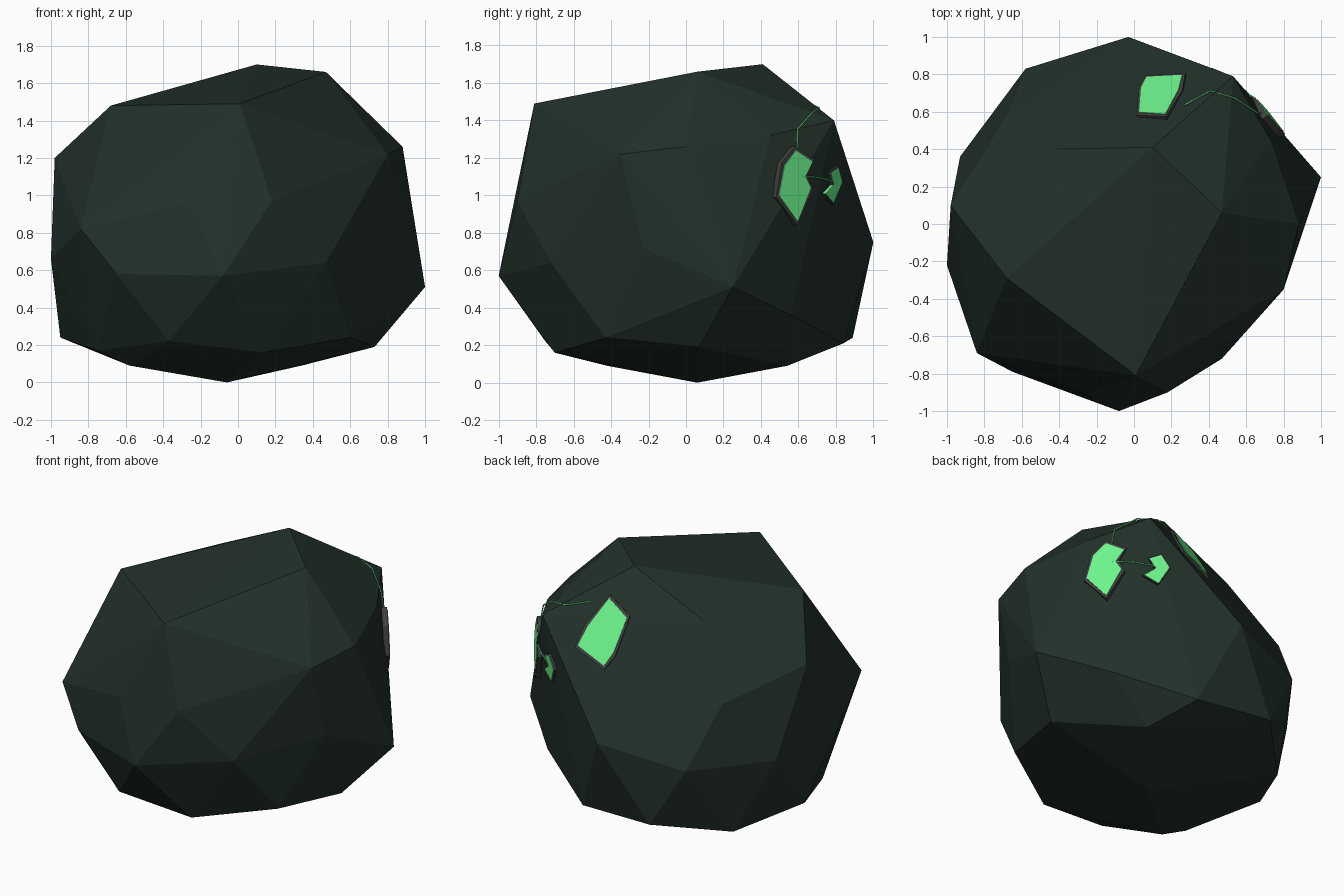
import bpy, bmesh
from mathutils import Vector, geometry
from mathutils.bvhtree import BVHTree

if "Cube" in bpy.data.objects:
    bpy.data.objects.remove(bpy.data.objects["Cube"])


def material(name, rgb):
    m = bpy.data.materials.new(name)
    m.diffuse_color = (*rgb, 1)
    m.use_nodes = True
    m.node_tree.nodes["Principled BSDF"].inputs["Base Color"].default_value = m.diffuse_color
    return m


STONE = material("dark_stone", (0.016, 0.030, 0.023))
FRAME = material("rim_grey", (0.05, 0.05, 0.05))
GLOW = material("glowing_green", (0.15, 0.90, 0.26))


def add_mesh(name, bm, mat):
    bmesh.ops.recalc_face_normals(bm, faces=bm.faces)
    me = bpy.data.meshes.new(name)
    bm.to_mesh(me)
    me.materials.append(mat)
    ob = bpy.data.objects.new(name, me)
    bpy.context.collection.objects.link(ob)
    return ob


# Boulder: faceted hull around its corner points
corners = [
    # crown
    (.10, .41, 1.70), (.47, .06, 1.66), (.01, -.81, 1.49), (-.68, -.29, 1.48),
    (-.41, .40, 1.46), (-.02, .01, 1.61), (.53, .79, 1.40), (.73, .45, 1.32),
    (.88, 0, 1.26), (.80, -.35, 1.22), (-.98, .10, 1.20),
    # waist
    (-.68, .58, 1.03), (.18, -.90, .97), (-.26, -.91, .96), (-.84, -.69, .82),
    (-.03, 1.0, .75), (.82, -.23, .72), (-1.0, -.22, .66), (.47, -.72, .64),
    (-.58, .83, .64), (-.93, .36, .63), (-.65, -.79, .58), (-.08, -1.0, .57),
    (1.0, .25, .51), (.65, .56, .36),
    # foot
    (-.35, .89, .24), (-.95, .08, .24), (.60, -.43, .24), (-.37, -.75, .22),
    (.19, .84, .21), (.73, .07, .19), (-.75, -.40, .17), (.14, -.70, .16),
    (-.72, .52, .15), (-.58, -.42, .09), (.34, .54, .09), (-.06, .06, 0)]
bm = bmesh.new()
for c in corners:
    bm.verts.new(c)
bmesh.ops.convex_hull(bm, input=bm.verts)
bmesh.ops.delete(bm, geom=[v for v in bm.verts if not v.link_faces], context='VERTS')
add_mesh("boulder", bm, STONE)
bm.normal_update()
rock = BVHTree.FromBMesh(bm)


def slab(name, pts, normal, low, high, mat):
    """Flat plate between two heights along the normal."""
    b = bmesh.new()
    lo = [b.verts.new(p + normal * low) for p in pts]
    hi = [b.verts.new(p + normal * high) for p in pts]
    b.faces.new(hi)
    b.faces.new(lo[::-1])
    for i in range(len(pts)):
        j = (i + 1) % len(pts)
        b.faces.new((lo[i], lo[j], hi[j], hi[i]))
    add_mesh(name, b, mat)


def crystal_panel(name, axis, outline, rim):
    """Lay an outline (seen along an axis) on the rock, with a grey rim."""
    ray = Vector([0, 0, 0])
    ray[axis] = -1
    starts = []
    for a, b in outline:
        p = [a, b]
        p.insert(axis, 3)
        starts.append(Vector(p))
    hits = [h for h in (rock.ray_cast(s, ray) for s in starts) if h[0]]
    n = sum((h[1] for h in hits), Vector()).normalized()
    top = max(h[0].dot(n) for h in hits) + 0.006
    pts = [geometry.intersect_line_plane(s, s + ray, n * top, n) for s in starts]
    mid = sum(pts, Vector()) / len(pts)
    wide = [p + (p - mid).normalized() * rim for p in pts]
    slab(name + "_rim", wide, n, -0.03, 0.006, FRAME)
    slab(name + "_crystal", pts, n, -0.01, 0.010, GLOW)


crystal_panel("top_panel", 2, [(.03, .59), (.04, .72), (.07, .78), (.26, .79),
                               (.24, .71), (.17, .58)], 0.022)
crystal_panel("side_panel", 0, [(.58, 1.24), (.67, 1.18), (.63, 1.10), (.66, 1.04),
                                (.59, .86), (.49, 1.0), (.52, 1.16)], 0.020)
crystal_panel("back_panel", 1, [(.46, 1.15), (.41, 1.07), (.46, .96), (.54, 1.01),
                                (.48, 1.06), (.52, 1.12)], 0.008)


# Thin glowing veins joining the panels
def vein(name, points):
    cu = bpy.data.curves.new(name, 'CURVE')
    cu.dimensions = '3D'
    cu.bevel_depth = 0.005
    cu.bevel_resolution = 0
    sp = cu.splines.new('POLY')
    sp.points.add(len(points) - 1)
    for sp_pt, p in zip(sp.points, points):
        loc, nor, _, _ = rock.find_nearest(Vector(p))
        sp_pt.co = (*(loc + nor * 0.012), 1)
    cu.materials.append(GLOW)
    bpy.context.collection.objects.link(bpy.data.objects.new(name, cu))


vein("upper_vein", [(.25, .69, 1.54), (.40, .73, 1.48), (.53, .67, 1.43),
                    (.67, .60, 1.37), (.70, .60, 1.22)])
vein("lower_vein", [(.72, .63, 1.11), (.63, .75, 1.09), (.50, .82, 1.07)])
bm.free()
